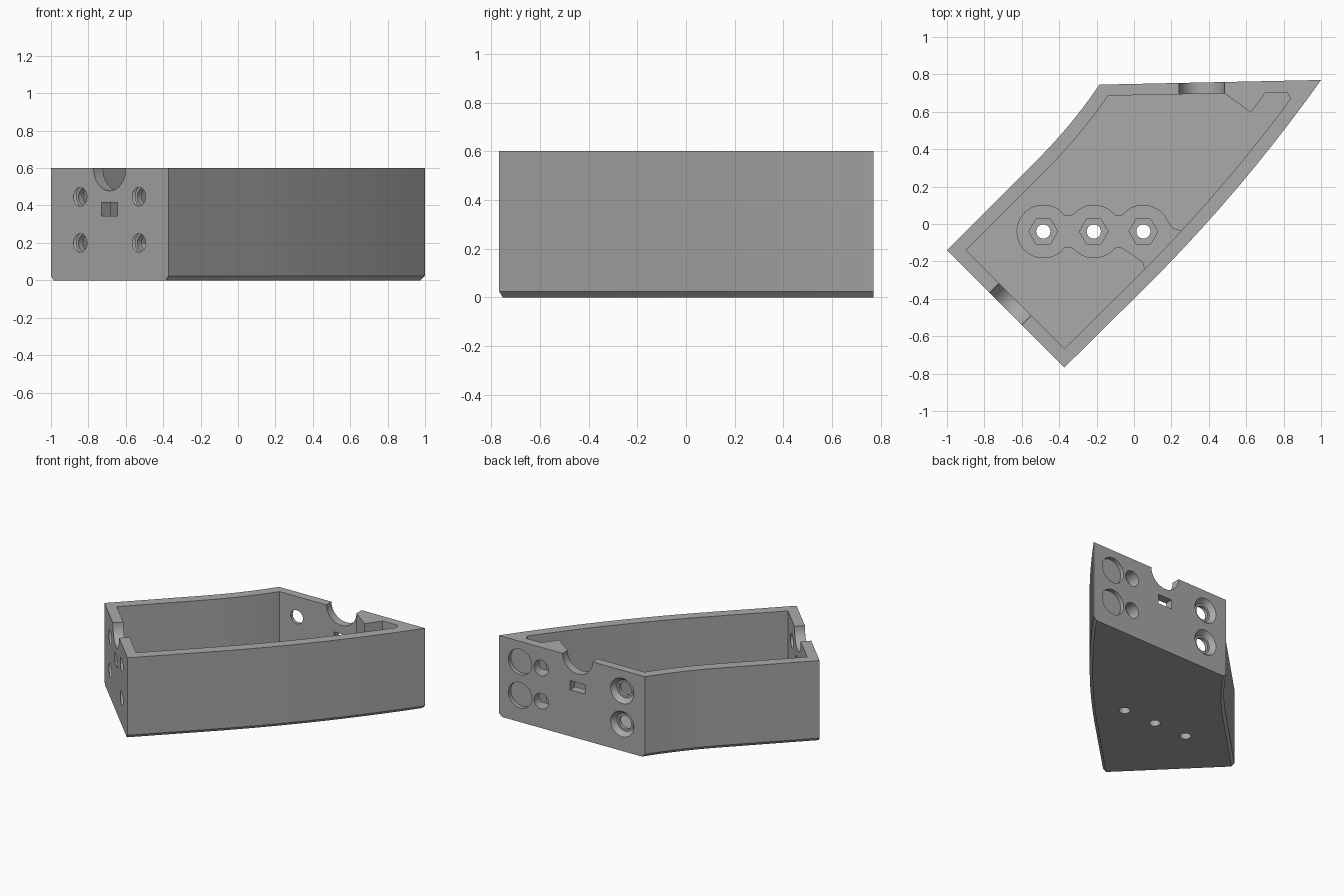
import bpy, bmesh, math
from mathutils import Vector, Matrix

if "Cube" in bpy.data.objects:
    bpy.data.objects.remove(bpy.data.objects["Cube"], do_unlink=True)

grey = bpy.data.materials.new("plain grey")
grey.use_nodes = True
grey.diffuse_color = (0.4, 0.4, 0.4, 1)
grey.node_tree.nodes["Principled BSDF"].inputs["Base Color"].default_value = (0.4, 0.4, 0.4, 1)

HEIGHT, WALL, FLOOR, BOSS_TOP = 0.6, 0.072, 0.06, 0.2


def loft(name, rings, matrix=Matrix()):
    """Closed solid through rings of (2D points, height)."""
    bm = bmesh.new()
    loops = [[bm.verts.new((p[0], p[1], z)) for p in pts] for pts, z in rings]
    bm.faces.new(loops[0])
    bm.faces.new(loops[-1])
    for a, b in zip(loops, loops[1:]):
        for i in range(len(a)):
            j = (i + 1) % len(a)
            bm.faces.new((a[i], a[j], b[j], b[i]))
    bmesh.ops.recalc_face_normals(bm, faces=bm.faces)
    mesh = bpy.data.meshes.new(name)
    bm.to_mesh(mesh)
    bm.free()
    mesh.materials.append(grey)
    obj = bpy.data.objects.new(name, mesh)
    obj.matrix_world = matrix
    bpy.context.collection.objects.link(obj)
    return obj


def circle(r, n=32, x=0, y=0):
    return [(x + r * math.cos(math.tau * i / n), y + r * math.sin(math.tau * i / n)) for i in range(n)]


def combine(tool, operation="DIFFERENCE"):
    """Apply a boolean to the tray and drop the tool."""
    bpy.context.view_layer.objects.active = tray
    mod = tray.modifiers.new("cut", "BOOLEAN")
    mod.operation, mod.solver, mod.object = operation, "EXACT", tool
    bpy.ops.object.modifier_apply(modifier=mod.name)
    bpy.data.objects.remove(tool, do_unlink=True)


# Plan: two long sides that start straight and then bend, between two flat end walls
A, B = Vector((-1, -0.14)), Vector((-0.37, -0.765))
C, D = Vector((1, 0.77)), Vector((-0.185, 0.745))
FRONT_N = Vector((-1, -1)).normalized()
BACK_N = Vector((D.y - C.y, C.x - D.x)).normalized()


def side(start, bend, control, end, n=10):
    bend, control = Vector(bend), Vector(control)
    pts = [start]
    for i in range(n + 1):
        t = i / n
        pts.append(bend * (1 - t) ** 2 + control * 2 * t * (1 - t) + end * t * t)
    return pts


def offset(path, d, front, back):
    """Shift a side by d and trim it to the end walls, set in by front and back."""
    out = []
    for i, p in enumerate(path):
        t = (path[min(i + 1, len(path) - 1)] - path[max(i - 1, 0)]).normalized()
        out.append(p + Vector((-t.y, t.x)) * d)
    while (out[-2] - D).dot(BACK_N) > -back - 0.01:
        out.pop()
    for i, k, corner, n, w in ((0, 1, A, FRONT_N, front), (-1, -2, D, BACK_N, back)):
        t = out[i] - out[k]
        out[i] = out[i] + t * ((-w - (out[i] - corner).dot(n)) / t.dot(n))
    return out


far_side = side(A, (-0.52, 0.34), (-0.33, 0.53), D)
near_side = side(B, (0.085, -0.315), (0.586, 0.187), C)


def plan(d):
    return offset(far_side, -d, 0, 0) + offset(near_side, d, 0, 0)[::-1]


# Outer body, chamfered under the long sides
tray = loft("tray", [(plan(0.02), 0), (plan(0), 0.024), (plan(0), HEIGHT)])

# Cavity, leaving a solid wedge by the sharp back corner
wedge = [(0.485, 0.698), (0.625, 0.595), (0.70, 0.70), (0.82, 0.703)]
near_in = offset(near_side, WALL, WALL, 0.063)
near_in[-1] = near_in[-1].lerp(near_in[-2], 0.3)
cavity = offset(far_side, -WALL, WALL, 0.06) + wedge + near_in[::-1]
combine(loft("cavity", [(cavity, FLOOR), (cavity, HEIGHT + 0.2)]))

# Three-lobed nut boss joined to the near wall
NUTS, NUT_Y, LOBE = (-0.485, -0.215, 0.05), -0.04, 0.143


def half_width(x):
    return max([0.088 if x > NUTS[0] else 0] +
               [math.sqrt(max(LOBE ** 2 - (x - c) ** 2, 0)) for c in NUTS])


left, span = NUTS[0] - LOBE, NUTS[2] - NUTS[0] + LOBE
xs = [left + 0.004 * (i % 2 == 2) + span * i / 56 for i in range(57)]
xs = [left + LOBE * (1 - math.cos(math.pi * i / 16)) for i in range(8)] + [x for x in xs if x > NUTS[0]]
upper = [(x, NUT_Y + half_width(x)) for x in xs]
upper += [(0.05 + LOBE * math.sin(a), NUT_Y + LOBE * math.cos(a)) for a in (0.3, 0.6, 0.9, 1.2)]
link = [(0.205, -0.02), (0.235, -0.03), (0.28, -0.04), (0.08, -0.27), (0.055, -0.235), (0.045, -0.205)]
lower = [(x, NUT_Y - half_width(x)) for x in xs[1:] if x < -0.05][::-1]
boss = upper + link + [(0.01, -0.18)] + lower
combine(loft("boss", [(boss, FLOOR / 2), (boss, BOSS_TOP)]), "UNION")
for x in NUTS:
    hexagon, bore = circle(0.077, 6, x, NUT_Y), circle(0.038, 24, x, NUT_Y)
    combine(loft("nut_pocket", [(hexagon, 0.1), (hexagon, 0.3)]))
    combine(loft("nut_bore", [(bore, -0.1), (bore, 0.15)]))


# End wall openings, placed by distance along the wall and height
def wall_cut(centre, normal, along, z, rings):
    n = normal.to_3d()
    u = Vector((-n.y, n.x, 0))
    rot = Matrix((u, Vector((0, 0, 1)), u.cross(Vector((0, 0, 1))))).transposed().to_4x4()
    # the local third axis points outward
    if rot.col[2].to_3d().dot(n) < 0:
        rot = Matrix((-u, Vector((0, 0, 1)), n)).transposed().to_4x4()
    place = centre.to_3d() + u * along + Vector((0, 0, z))
    combine(loft("wall_cut", rings, Matrix.Translation(place) @ rot))


def tube(r, inner, outer=0.05):
    return [(circle(r), -inner), (circle(r), outer)]


front_mid = (A + B) / 2
back_mid = D.lerp(C, (0.362 - D.x) / (C.x - D.x))
slot = [(-0.06, -0.035), (0.06, -0.035), (0.06, 0.035), (-0.06, 0.035)]
for mid, n, screws in ((front_mid, FRONT_N, (-0.222, 0.222)), (back_mid, BACK_N, (0.362,))):
    wall_cut(mid, n, 0, HEIGHT, tube(0.122, 0.12))
    wall_cut(mid, n, 0, 0.38, [(slot, -0.12), (slot, 0.05)])
    for z in (0.2, 0.447):
        for s in screws:
            wall_cut(mid, n, s, z, [(circle(0.066), -0.035), (circle(0.095), 0.001)])
            wall_cut(mid, n, s, z, tube(0.05, 0.13))

# Shallow round recesses and blind holes near the sharp corner
for z in (0.2, 0.447):
    wall_cut(back_mid, BACK_N, -0.466, z, tube(0.095, 0.03))
    wall_cut(back_mid, BACK_N, -0.295, z, tube(0.058, 0.09))

bpy.ops.object.select_all(action="DESELECT")
tray.select_set(True)
bpy.context.view_layer.objects.active = tray
bpy.ops.object.shade_smooth_by_angle(angle=math.radians(25))
